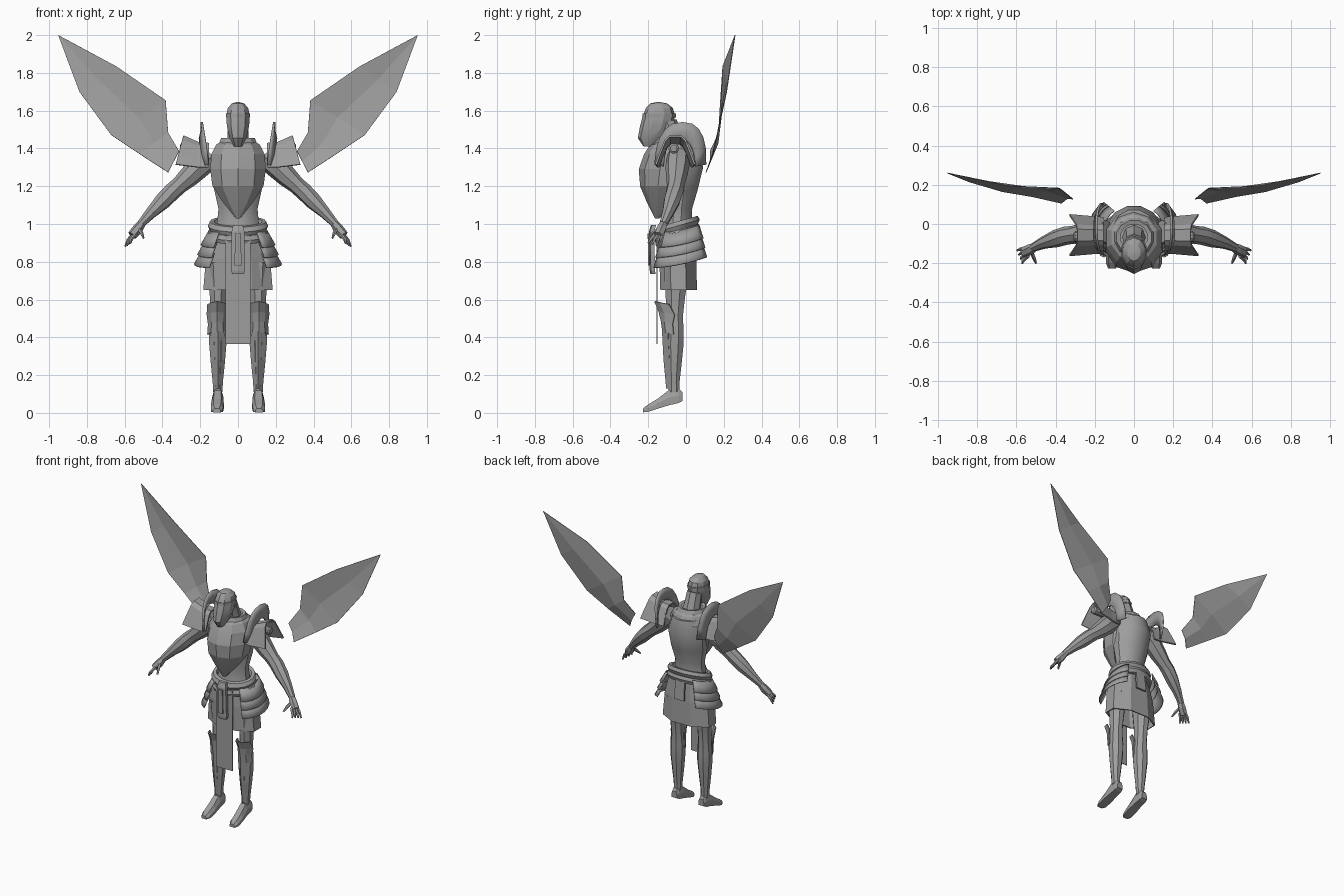
import bpy, bmesh, math
from mathutils import Vector

if "Cube" in bpy.data.objects:
    bpy.data.objects.remove(bpy.data.objects["Cube"])

grey = bpy.data.materials.new("stone_grey")
grey.diffuse_color = (0.34, 0.34, 0.34, 1)
grey.use_nodes = True
grey.node_tree.nodes["Principled BSDF"].inputs["Base Color"].default_value = grey.diffuse_color


def make(name, verts, faces, mirror=False, thick=0, smooth=None):
    me = bpy.data.meshes.new(name)
    me.from_pydata([tuple(v) for v in verts], [], faces)
    bm = bmesh.new()
    bm.from_mesh(me)
    bmesh.ops.recalc_face_normals(bm, faces=bm.faces)
    bm.to_mesh(me)
    bm.free()
    ob = bpy.data.objects.new(name, me)
    bpy.context.collection.objects.link(ob)
    me.materials.append(grey)
    if thick:
        s = ob.modifiers.new("thickness", 'SOLIDIFY')
        s.thickness, s.offset = thick, 0
    if mirror:
        ob.modifiers.new("mirror", 'MIRROR').use_clip = False
    if smooth:
        bpy.context.view_layer.objects.active = ob
        ob.select_set(True)
        bpy.ops.object.shade_smooth_by_angle(angle=math.radians(smooth))
        ob.select_set(False)
    return ob


def grid(name, rows, close=False, caps=False, **kw):
    """Skin equal-length rows of points with quads."""
    n = len(rows[0])
    faces = []
    for i in range(len(rows) - 1):
        for j in range(n if close else n - 1):
            k = (j + 1) % n
            faces.append((i*n + j, i*n + k, (i+1)*n + k, (i+1)*n + j))
    if caps:
        faces += [tuple(range(n)), tuple(range((len(rows)-1)*n, len(rows)*n))]
    return make(name, [p for r in rows for p in r], faces, **kw)


def loft(name, rings, sides=10, cx=0, caps=True, turn=0.5, **kw):
    """Stack of horizontal ellipses: (z, half width, front y, back y)."""
    rows = []
    for z, rx, yf, yb in rings:
        rows.append([(cx + rx*math.sin(a), (yf+yb)/2 - (yb-yf)/2*math.cos(a), z)
                     for a in [(j + turn)*2*math.pi/sides for j in range(sides)]])
    return grid(name, rows, True, caps, **kw)


def tube(name, path, sides=8, **kw):
    """Limb through (x, y, z, radius) points."""
    pts = [Vector(p[:3]) for p in path]
    rows = []
    for i, p in enumerate(pts):
        d = pts[min(i+1, len(pts)-1)] - pts[max(i-1, 0)]
        q = d.to_track_quat('Z', 'Y')
        rows.append([p + q @ Vector((math.cos(a), math.sin(a), 0)) * path[i][3]
                     for a in [j*2*math.pi/sides for j in range(sides)]])
    return grid(name, rows, True, True, **kw)


# head: visored helmet leaning forward, brow ridge and neck
loft("helmet", [(1.41, .022, -.225, -.17), (1.455, .047, -.255, -.11), (1.52, .062, -.243, -.065),
                (1.575, .066, -.228, -.058), (1.615, .056, -.212, -.07), (1.638, .034, -.19, -.10),
                (1.645, .01, -.16, -.135)], 10, turn=0, smooth=25)
loft("helmet_band", [(1.565, .067, -.232, -.054), (1.585, .068, -.23, -.054)], 10, turn=0)
tube("neck", [(0, -.055, 1.38, .07), (0, -.075, 1.46, .056), (0, -.10, 1.54, .052)], 8, smooth=40)
loft("collar", [(1.40, .115, -.185, .05), (1.455, .092, -.155, .02), (1.45, .07, -.135, .0)], 12, caps=False)

# torso: breastplate tapering to a point over the waist
loft("breastplate", [(1.03, .012, -.165, -.14), (1.11, .08, -.205, -.05), (1.20, .142, -.243, .03),
                     (1.29, .155, -.25, .075), (1.37, .148, -.222, .075), (1.42, .122, -.19, .05),
                     (1.44, .085, -.15, .02)], 10, turn=0, smooth=15)
loft("abdomen", [(.92, .135, -.145, .05), (1.0, .115, -.13, .035), (1.08, .107, -.125, .035),
                 (1.18, .13, -.14, .065), (1.3, .14, -.15, .095), (1.4, .11, -.14, .075)], 12, smooth=30)


# belts: padded bands tipped down at the front
def belt(name, z0, grow, w, h):
    rows = []
    for i in range(20):
        a = i*math.pi/10
        row = []
        for j in range(6):
            t = j*math.pi/3
            rx, ry = .138 + grow + w*math.cos(t), .096 + grow + w*math.cos(t)
            y = -.045 - ry*math.cos(a)
            row.append((rx*math.sin(a), y, z0 + .28*(y + .045) + h*math.sin(t)))
        rows.append(row)
    grid(name, rows + rows[:1], True, smooth=30)


belt("upper_belt", .99, 0, .022, .027)
belt("lower_belt", .945, .008, .018, .026)

# skirt with a slight flare, front cloth, buckle tab and back flap
loft("skirt", [(.95, .145, -.14, .045), (.82, .18, -.145, .058), (.65, .195, -.14, .062)], 8, caps=False, thick=.008)
grid("front_cloth", [[(-.065, -.153, z), (.065, -.153, z)] for z in (.365, .62, .94)], thick=.006)
grid("buckle_tab", [[(-w, y, z), (0, y - .006, z), (w, y, z), (w, y + .022, z), (-w, y + .022, z)]
     for z, w, y in ((.735, .03, -.183), (.755, .038, -.186), (.96, .034, -.19), (.995, .026, -.18))], True, True)
grid("tab_inset", [[(-.018, -.196, .78), (.018, -.196, .78)], [(-.016, -.199, .95), (.016, -.199, .95)]], thick=.008)
grid("back_flap", [[(-.04, .075, .83), (.04, .075, .83)], [(-.035, .062, .96), (.035, .062, .96)]], thick=.012)

# hip plates: three overlapping flared strips each side
for k in range(3):
    rows = []
    for f in (0, .5, 1):
        row = []
        for i in range(9):
            a = math.radians(-62 + i*124/8)
            r = .152 + .018*k + .043*f
            y = -.03 + (r*.6 + .02)*math.sin(a)
            row.append((r*(.35 + .65*math.cos(a)), y,
                        .965 - .052*k - .075*f + .2*(y + .03) + .012*math.sin(a)**2))
        rows.append(row)
    grid("hip_plate_%d" % (k + 1), rows, mirror=True, thick=.007, smooth=30)

# legs, greaves and feet
loft("leg", [(.11, .027, -.096, -.03), (.16, .029, -.096, -.032), (.26, .04, -.106, -.02),
             (.37, .05, -.114, -.008), (.44, .05, -.108, -.01), (.52, .043, -.108, -.012),
             (.62, .046, -.112, .0), (.80, .065, -.125, .03)], 8, cx=.107, mirror=True, smooth=15)
grid("shin_ridge", [[(.107 - w, y + .03, z), (.107, y, z), (.107 + w, y + .03, z)]
     for z, w, y in ((.13, .022, -.102), (.28, .03, -.116), (.43, .038, -.124))], mirror=True, thick=.006)
grid("knee_guard", [[(.11 - w, b, z - .01), (.11 - w*.6, (f + b)/2 - .012, z), (.11, f, z + .006),
                     (.11 + w*.6, (f + b)/2 - .012, z), (.11 + w, b, z - .01)]
     for z, w, f, b in ((.425, .05, -.122, -.065), (.48, .046, -.13, -.07), (.53, .053, -.142, -.06),
                        (.585, .05, -.165, -.09))], mirror=True, thick=.007)
# foot cross-sections run heel to toe, toes pointing down
grid("foot", [[(x - w, y, lo), (x - w, y, (lo + hi)/2), (x - w*.6, y, hi), (x + w*.6, y, hi),
               (x + w, y, (lo + hi)/2), (x + w, y, lo)]
     for x, y, w, lo, hi in ((.107, -.018, .022, .063, .11), (.107, -.04, .028, .052, .13),
                             (.107, -.092, .03, .04, .12), (.109, -.15, .034, .022, .075),
                             (.111, -.20, .032, .006, .045), (.112, -.227, .02, .003, .024))],
     True, True, mirror=True)

# arms with forearm swell
tube("arm", [(.14, -.04, 1.36, .06), (.20, -.045, 1.31, .064), (.26, -.05, 1.25, .056),
             (.31, -.055, 1.205, .046), (.35, -.06, 1.17, .047), (.40, -.075, 1.12, .045),
             (.46, -.095, 1.06, .032), (.515, -.12, 1.0, .022)], 8, mirror=True, smooth=35)
# hands: palm, four fingers and thumb
tube("palm", [(.505, -.115, 1.01, .02), (.53, -.13, .975, .028), (.56, -.145, .94, .026)], 6, mirror=True)
for i in range(4):
    o = i - 1.5
    tube("finger_%d" % (i + 1), [(.552 - .004*i, -.143 - .014*o, .95, .010),
                                 (.582 - .005*i, -.16 - .02*o, .915, .009),
                                 (.597 - .009*i, -.168 - .022*o, .88 + .006*i, .005)], 5, mirror=True)
tube("thumb", [(.525, -.135, .98, .011), (.51, -.175, .95, .010), (.50, -.20, .925, .005)], 5, mirror=True)

# shoulders: flared plate, round boss and upright arched guard
prof = [(-.105, 0), (-.085, .35), (-.055, .85), (-.03, 1), (.03, 1), (.055, .85), (.085, .35), (.105, 0)]
grid("shoulder_plate", [[(x + dx*(1 - t), -.057 + y*s, lo + (hi - lo)*t) for y, t in prof]
     for x, dx, s, lo, hi in ((.155, 0, .84, 1.30, 1.425), (.21, 0, .88, 1.30, 1.43),
                              (.29, .04, .98, 1.315, 1.465))], mirror=True, thick=.01)
bm_boss = [[(x, -.065 + r*math.cos(a), 1.40 + r*math.sin(a)) for a in [j*math.pi/5 for j in range(10)]]
           for x, r in ((.20, .028), (.30, .028), (.308, .018))]
grid("shoulder_boss", bm_boss, True, True, mirror=True)
rows = []
for i in range(11):
    a = math.pi*i/10
    c, s = math.cos(a), math.sin(a)
    c = math.copysign(abs(c)**.8, c)
    y, z = -.03 - .135*c + .012*s, 1.315 + .225*s**.85
    yi, zi = -.035 - .085*c, 1.305 + .145*s
    rows.append([(.158 + .034*s, y, z), (.172 + .02*s, (y + yi)/2, (z + zi)/2), (.19 + .012*s, yi, zi)])
grid("shoulder_arch", rows, mirror=True, thick=.012, smooth=25)

# wings: detached curved blades, lower edge to upper edge
low = [(.37, .106, 1.273), (.52, .14, 1.37), (.67, .165, 1.47), (.84, .215, 1.70), (.952, .26, 2.0)]
high = [(.312, .128, 1.385), (.37, .175, 1.485), (.383, .183, 1.655), (.645, .195, 1.835), (.952, .26, 2.0)]
rows = []
for t in (0, .5, 1):
    row = []
    for l, h in zip(low, high):
        p = Vector(l).lerp(Vector(h), t)
        p.y += .012*math.sin(math.pi*t)*(l != h)
        row.append(p)
    rows.append(row)
grid("wing", rows, mirror=True, thick=.004)
